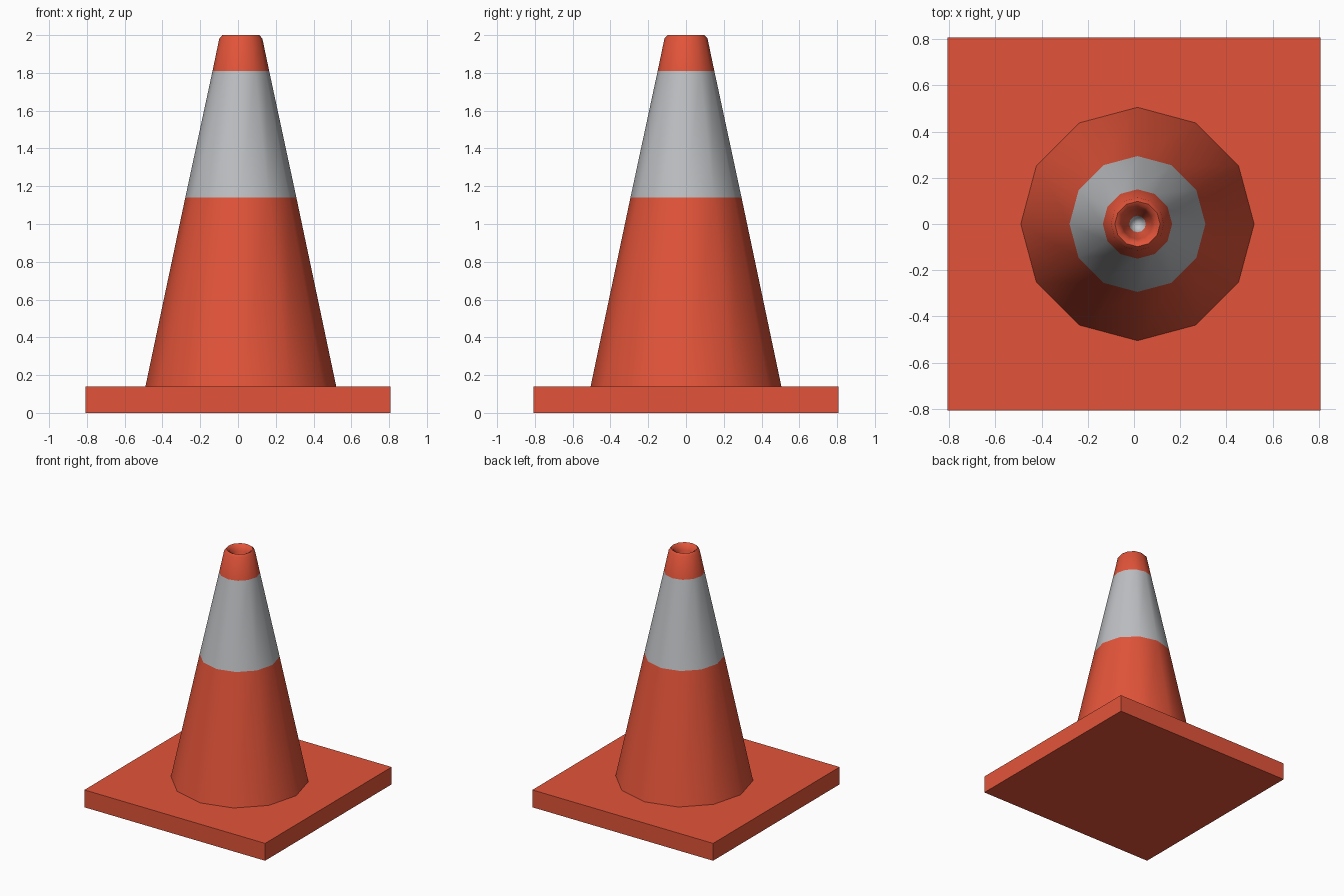
import bpy, bmesh, math

if "Cube" in bpy.data.objects:
    bpy.data.objects.remove(bpy.data.objects["Cube"])


def material(name, rgb):
    m = bpy.data.materials.new(name)
    m.diffuse_color = (*rgb, 1)
    m.use_nodes = True
    m.node_tree.nodes["Principled BSDF"].inputs["Base Color"].default_value = m.diffuse_color
    return m


orange = material("safety_orange", (0.76, 0.088, 0.041))
grey = material("reflective_grey", (0.51, 0.52, 0.54))


def finish(name, bm, mats):
    bmesh.ops.recalc_face_normals(bm, faces=bm.faces)
    me = bpy.data.meshes.new(name)
    bm.to_mesh(me)
    bm.free()
    for m in mats:
        me.materials.append(m)
    ob = bpy.data.objects.new(name, me)
    bpy.context.collection.objects.link(ob)
    return ob


# Square base plate
bm = bmesh.new()
bmesh.ops.create_cube(bm, size=1)
for v in bm.verts:
    v.co = (v.co.x * 1.615, v.co.y * 1.615, (v.co.z + 0.5) * 0.14)
finish("base_plate", bm, [orange])

# Twelve-sided cone: radius, height and whether the band above is grey
SIDES, CX = 12, 0.015
profile = [(0.505, 0.14, 0), (0.294, 1.14, 1), (0.15, 1.81, 0),
           (0.114, 1.982, 0), (0.098, 2.0, 0), (0.08, 1.99, 0),
           (0.066, 1.95, 0), (0.036, 1.80, 1)]
bm = bmesh.new()
rings = []
for r, z, _ in profile:
    rings.append([bm.verts.new((CX + r * math.cos(2 * math.pi * i / SIDES),
                                r * math.sin(2 * math.pi * i / SIDES), z))
                  for i in range(SIDES)])
for k in range(len(rings) - 1):
    a, b = rings[k], rings[k + 1]
    for i in range(SIDES):
        j = (i + 1) % SIDES
        f = bm.faces.new((a[i], a[j], b[j], b[i]))
        f.material_index = profile[k][2]
# Grey bottom of the hole
tip = bm.verts.new((CX, 0, 1.74))
for i in range(SIDES):
    f = bm.faces.new((rings[-1][i], rings[-1][(i + 1) % SIDES], tip))
    f.material_index = 1
cone = finish("cone_body", bm, [orange, grey])
bpy.context.view_layer.objects.active = cone
cone.select_set(True)
bpy.ops.object.shade_smooth_by_angle(angle=math.radians(50))
